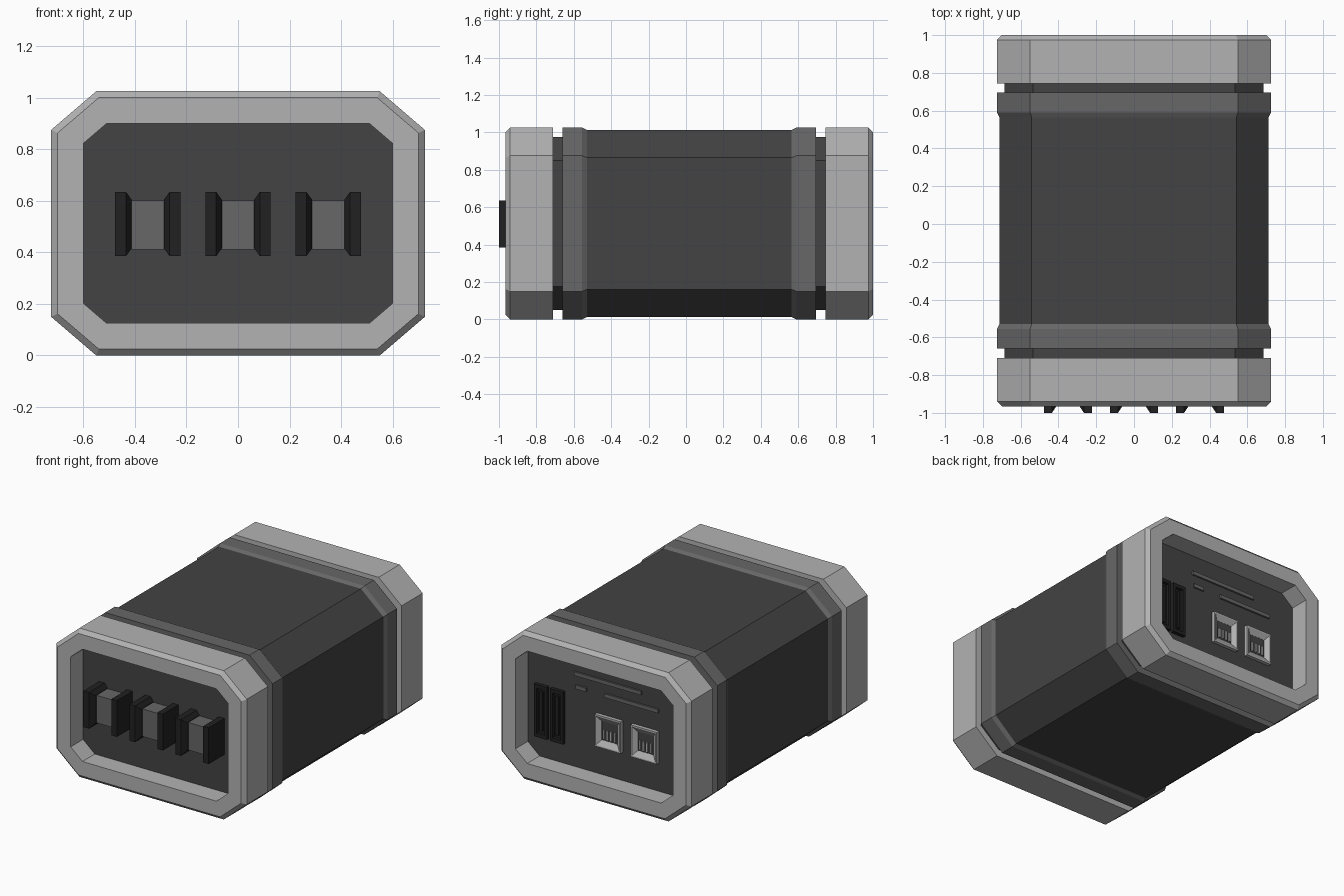
import bpy, bmesh

if "Cube" in bpy.data.objects:
    bpy.data.objects.remove(bpy.data.objects["Cube"])

MID = 0.0175   # y of the symmetry plane between the two end caps
CZ = 0.5125    # height of the section centre


def material(name, v):
    m = bpy.data.materials.new(name)
    m.diffuse_color = (v, v, v, 1)
    m.use_nodes = True
    m.node_tree.nodes["Principled BSDF"].inputs["Base Color"].default_value = m.diffuse_color
    return m


LIGHT = material("light grey", 0.45)
GREY = material("mid grey", 0.135)
DARK = material("dark grey", 0.056)
BLACK = material("black", 0.015)


def finish(name, bm, mat):
    bmesh.ops.recalc_face_normals(bm, faces=bm.faces)
    me = bpy.data.meshes.new(name)
    bm.to_mesh(me)
    bm.free()
    me.materials.append(mat)
    ob = bpy.data.objects.new(name, me)
    bpy.context.collection.objects.link(ob)
    return ob


def section(hx, hz, cx=0, cz=0):
    """Rectangle, or octagon when the corners are cut by cx, cz."""
    if cx == 0:
        return [(hx, -hz), (hx, hz), (-hx, hz), (-hx, -hz)]
    q = [(hx, hz - cz), (hx - cx, hz)]
    right = [(hx - cx, -hz), (hx, cz - hz)] + q
    return right + [(-x, -z) for x, z in right]


def loft(name, rings, mat, loop=False, x=0, z=CZ):
    """Skin sections along y; rings are (y, hx, hz, cx, cz)."""
    bm = bmesh.new()
    rows = [[bm.verts.new((x + px, r[0], z + pz)) for px, pz in section(*r[1:])]
            for r in rings]
    pairs = list(zip(rows, rows[1:])) + ([(rows[-1], rows[0])] if loop else [])
    for a, b in pairs:
        n = len(a)
        for i in range(n):
            j = (i + 1) % n
            bm.faces.new((a[i], a[j], b[j], b[i]))
    if not loop:
        bm.faces.new(rows[0])
        bm.faces.new(rows[-1])
    return finish(name, bm, mat)


def box(name, x0, x1, y0, y1, z0, z1, mat):
    hx, hz = (x1 - x0) / 2, (z1 - z0) / 2
    return loft(name, [(y0, hx, hz), (y1, hx, hz)], mat,
                x=(x0 + x1) / 2, z=(z0 + z1) / 2)


# Main body
BODY = (0.712, 0.50, 0.17, 0.148)
OUTER = (0.725, 0.5125, 0.175, 0.15)
HOLE = (0.60, 0.387, 0.09, 0.077)
loft("body", [(MID - 0.56, *BODY), (MID + 0.56, *BODY)], DARK)

# Collars, necks, bumpers and recessed panels at both ends
for side, s in (("front", -1), ("back", 1)):
    def at(d):
        return MID + s * d
    loft(side + "_collar", [(at(0.5475), *BODY), (at(0.5725), *OUTER),
                            (at(0.6775), *OUTER)], GREY)
    NECK = (0.685, 0.4625, 0.15, 0.125)
    loft(side + "_neck", [(at(0.66), *NECK), (at(0.74), *NECK)], DARK)
    loft(side + "_bumper", [(at(0.7275), *OUTER), (at(0.9575), *OUTER),
                            (at(0.9825), 0.70, 0.4875, 0.16, 0.137),
                            (at(0.9825), *HOLE), (at(0.7275), *HOLE)],
         LIGHT, loop=True)
    PANEL = (0.61, 0.397, 0.09, 0.077)
    loft(side + "_panel", [(at(0.735), *PANEL), (at(0.8475), *PANEL)], DARK)

# Front terminals: a grey block between two chamfered black cheeks
for i in (-1, 0, 1):
    cx = 0.35 * i
    box(f"terminal_block_{i + 2}", cx - 0.07, cx + 0.07, -0.95, -0.82,
        0.412, 0.602, GREY)
    for s in (-1, 1):
        bm = bmesh.new()
        for x, y, d in ((0.127, -1.0, 0), (0.085, -1.0, 0), (0.063, -0.967, 0.03)):
            for yy in (y, -0.82):
                for z in (0.385 + d, 0.635 - d):
                    bm.verts.new((cx + s * x, yy, z))
        bmesh.ops.convex_hull(bm, input=bm.verts)
        finish(f"terminal_cheek_{i + 2}_{'left' if s < 0 else 'right'}", bm, BLACK)

# Back panel: tall black slots with a raised rim and a centre bar
P = MID + 0.8475
for i, x in enumerate((0.487, 0.365)):
    loft(f"slot_rim_{i + 1}", [(P - 0.01, 0.05, 0.18), (P + 0.025, 0.05, 0.18),
                               (P + 0.025, 0.03, 0.155), (P - 0.01, 0.03, 0.155)],
         BLACK, loop=True, x=x, z=0.445)
    box(f"slot_floor_{i + 1}", x - 0.035, x + 0.035, P - 0.01, P + 0.004,
        0.285, 0.605, BLACK)
    box(f"slot_bar_{i + 1}", x - 0.01, x + 0.01, P, P + 0.018, 0.31, 0.58, BLACK)

# Back panel: square sockets with funnel frames and contact pins
for i, x in enumerate((-0.025, -0.30)):
    z = 0.43
    loft(f"socket_frame_{i + 1}", [(P - 0.01, 0.1, 0.11), (P + 0.025, 0.1, 0.11),
                                   (P + 0.025, 0.09, 0.1), (P + 0.003, 0.06, 0.065),
                                   (P - 0.01, 0.06, 0.065)],
         LIGHT, loop=True, x=x, z=z)
    box(f"socket_floor_{i + 1}", x - 0.062, x + 0.062, P - 0.01, P + 0.002,
        z - 0.067, z + 0.067, DARK)
    for k in range(4):
        px = x - 0.042 + 0.028 * k
        box(f"socket_pin_{i + 1}_{k + 1}", px - 0.007, px + 0.007, P, P + 0.012,
            z - 0.055, z + 0.01, LIGHT)

# Back panel: thin raised strips
for i, (x0, x1, z) in enumerate(((-0.27, 0.24, 0.77), (0.15, 0.23, 0.68),
                                 (-0.40, 0.01, 0.68))):
    box(f"strip_{i + 1}", x0, x1, P - 0.01, P + 0.012, z - 0.013, z + 0.013, GREY)
